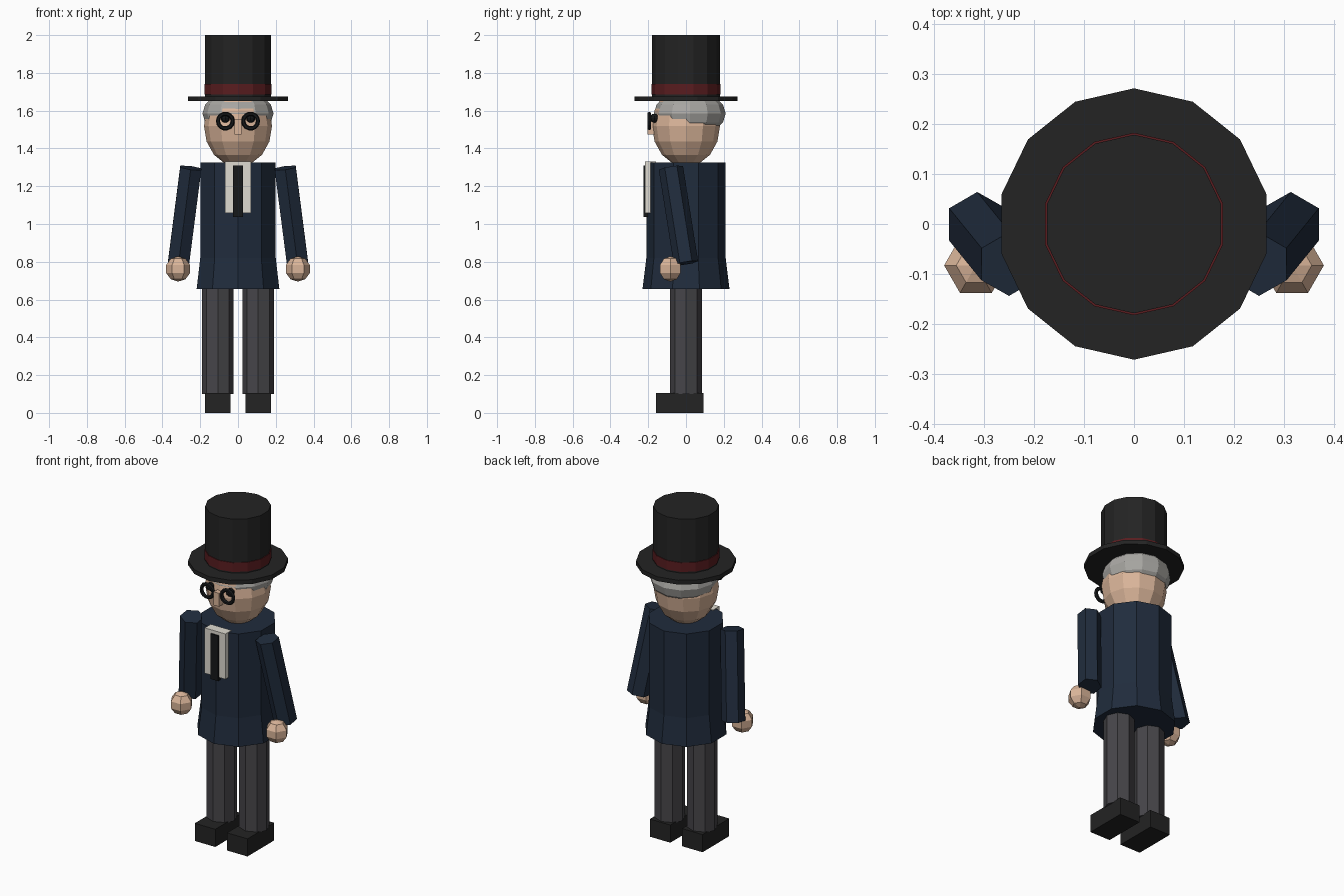
import bpy, bmesh, math
from mathutils import Vector, Matrix

if "Cube" in bpy.data.objects:
    bpy.data.objects.remove(bpy.data.objects["Cube"])


def material(name, rgb):
    m = bpy.data.materials.new(name)
    m.diffuse_color = (*rgb, 1)
    m.use_nodes = True
    m.node_tree.nodes["Principled BSDF"].inputs["Base Color"].default_value = m.diffuse_color
    return m


BLACK = material("soft black", (0.017, 0.017, 0.017))
GLOSS = material("deep black", (0.008, 0.009, 0.010))
RED = material("dark red", (0.10, 0.012, 0.014))
NAVY = material("navy cloth", (0.0145, 0.025, 0.046))
GREY = material("charcoal cloth", (0.062, 0.060, 0.067))
SKIN = material("skin", (0.70, 0.46, 0.32))
HAIR = material("grey hair", (0.40, 0.39, 0.37))
LINEN = material("off white linen", (0.74, 0.71, 0.64))


def finish(name, bm, mat):
    bmesh.ops.recalc_face_normals(bm, faces=bm.faces)
    me = bpy.data.meshes.new(name)
    bm.to_mesh(me)
    bm.free()
    me.materials.append(mat)
    ob = bpy.data.objects.new(name, me)
    bpy.context.collection.objects.link(ob)
    return ob


def lathe(name, sides, profile, mat):
    """Stack of flat-sided rings (radius, z), one corner facing the back."""
    bm = bmesh.new()
    rings = []
    for r, z in profile:
        angles = [2 * math.pi * i / sides for i in range(sides)]
        rings.append([bm.verts.new((r * math.sin(a), r * math.cos(a), z)) for a in angles])
    for low, high in zip(rings, rings[1:]):
        for i in range(sides):
            j = (i + 1) % sides
            bm.faces.new((low[i], low[j], high[j], high[i]))
    bm.faces.new(rings[0])
    bm.faces.new(rings[-1])
    return finish(name, bm, mat)


def box(name, low, high, mat):
    low, high = Vector(low), Vector(high)
    bm = bmesh.new()
    m = Matrix.Translation((low + high) / 2) @ Matrix.Diagonal((*(high - low), 1))
    bmesh.ops.create_cube(bm, size=1, matrix=m)
    return finish(name, bm, mat)


def ball(name, centre, radii, segs, rings, mat, turn=0):
    bm = bmesh.new()
    m = Matrix.Translation(centre) @ Matrix.Diagonal((*radii, 1)) @ Matrix.Rotation(turn, 4, 'Z')
    bmesh.ops.create_uvsphere(bm, u_segments=segs, v_segments=rings, radius=1, matrix=m)
    return finish(name, bm, mat)


def rod(name, start, end, radius, sides, mat):
    ob = lathe(name, sides, [(radius, 0), (radius, (Vector(end) - Vector(start)).length)], mat)
    axis = Vector(end) - Vector(start)
    turn = Vector((0, 0, 1)).rotation_difference(axis).to_matrix().to_4x4()
    ob.data.transform(Matrix.Translation(start) @ turn)
    return ob


def ring(name, centre, major, minor, mat, around=14, tube=6):
    """Upright ring facing the front."""
    bm = bmesh.new()
    loops = []
    for i in range(around):
        a = 2 * math.pi * i / around
        loop = []
        for k in range(tube):
            b = 2 * math.pi * k / tube
            r = major + minor * math.cos(b)
            p = Vector((r * math.cos(a), minor * math.sin(b), r * math.sin(a)))
            loop.append(bm.verts.new(p + Vector(centre)))
        loops.append(loop)
    for i in range(around):
        p, q = loops[i], loops[(i + 1) % around]
        for k in range(tube):
            n = (k + 1) % tube
            bm.faces.new((p[k], q[k], q[n], p[n]))
    return finish(name, bm, mat)


# Top hat
lathe("hat_brim", 14, [(0.272, 1.65), (0.272, 1.676)], BLACK)
lathe("hat_crown", 14, [(0.179, 1.67), (0.179, 2.0)], BLACK)
lathe("hat_band", 14, [(0.183, 1.685), (0.183, 1.74)], RED)

# Head
ball("head", (0, 0, 1.52), (0.18, 0.18, 0.217), 12, 8, SKIN)
ball("hair", (0, 0.02, 1.585), (0.188, 0.19, 0.125), 12, 8, HAIR)
box("nose", (-0.018, -0.205, 1.475), (0.018, -0.15, 1.555), SKIN)

# Coat with a flared hem, shirt front and tie
lathe("coat", 10, [(0.23, 0.657), (0.21, 0.82), (0.21, 1.326)], NAVY)
box("shirt_front", (-0.069, -0.218, 1.058), (0.069, -0.16, 1.33), LINEN)
box("tie", (-0.026, -0.226, 1.038), (0.026, -0.19, 1.31), GLOSS)

# Paired parts
for side, s in (("left", 1), ("right", -1)):
    ball(side + "_eye", (s * 0.067, -0.168, 1.56), (0.024, 0.024, 0.024), 8, 6, GLOSS)
    ring(side + "_spectacle_rim", (s * 0.067, -0.195, 1.545), 0.039, 0.011, GLOSS)
    rod(side + "_sleeve", (s * 0.315, 0.0, 0.793), (s * 0.25, -0.08, 1.297), 0.065, 6, NAVY)
    ball(side + "_hand", (s * 0.317, -0.083, 0.762), (0.067, 0.067, 0.067), 6, 5, SKIN, math.pi / 6)
    rod(side + "_trouser_leg", (s * 0.107, 0, 0.1), (s * 0.107, 0, 0.72), 0.084, 8, GREY)
    x = s * 0.107
    box(side + "_shoe", (x - 0.068, -0.16, 0), (x + 0.068, 0.093, 0.106), BLACK)
